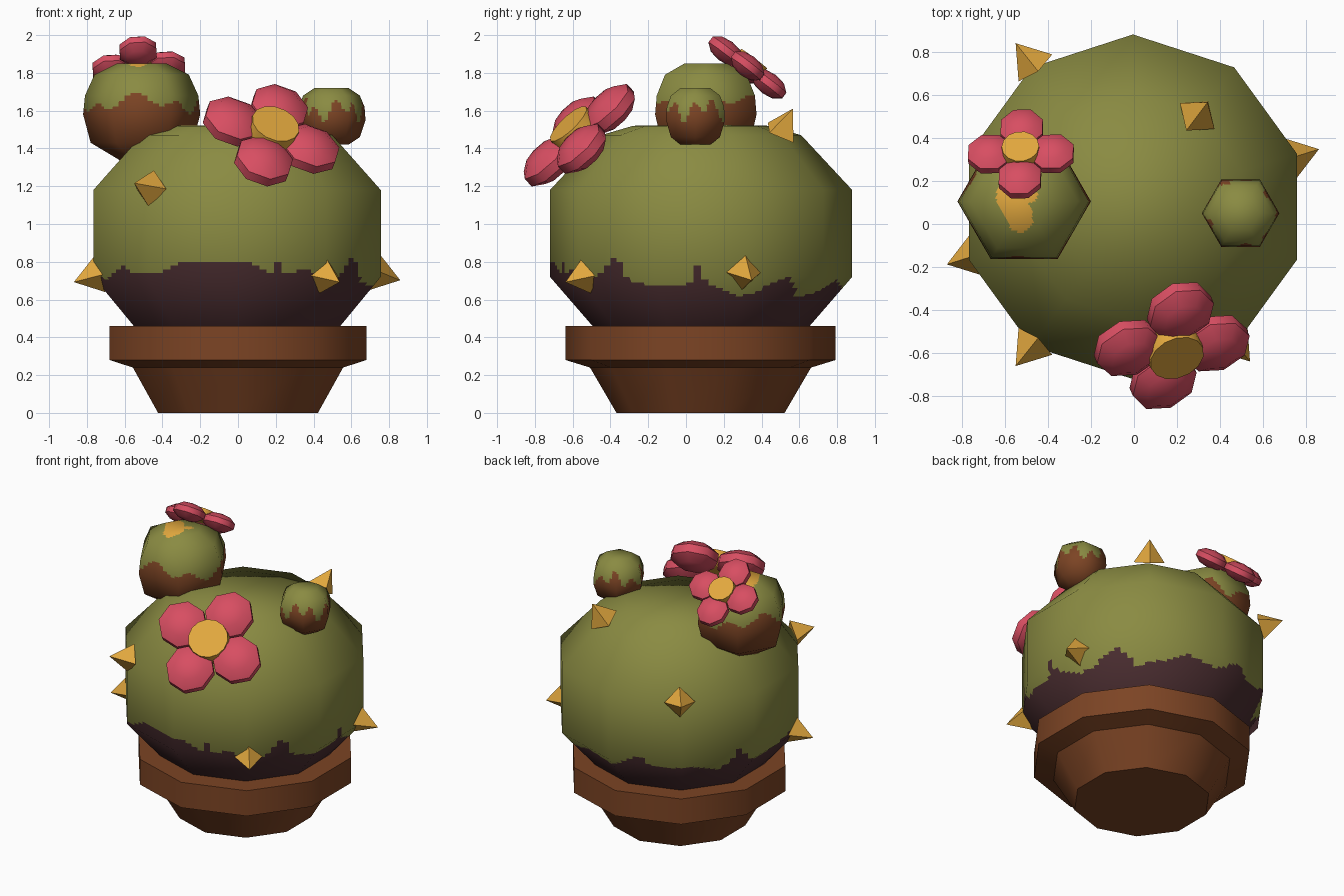
import bpy, bmesh, math
from mathutils import Vector, Matrix

if "Cube" in bpy.data.objects:
    bpy.data.objects.remove(bpy.data.objects["Cube"])


def material(name, srgb):
    lin = [((c / 255 + 0.055) / 1.055) ** 2.4 for c in srgb]
    m = bpy.data.materials.new(name)
    m.diffuse_color = (*lin, 1)
    m.use_nodes = True
    m.node_tree.nodes["Principled BSDF"].inputs["Base Color"].default_value = m.diffuse_color
    return m


OLIVE = material("olive green", (138, 139, 66))
SOIL = material("dark soil", (74, 45, 48))
BROWN = material("clay brown", (124, 68, 36))
PINK = material("petal pink", (216, 78, 98))
GOLD = material("golden yellow", (226, 168, 62))


def finish(name, bm, mats, angle=None):
    bmesh.ops.recalc_face_normals(bm, faces=bm.faces)
    me = bpy.data.meshes.new(name)
    bm.to_mesh(me)
    bm.free()
    for m in mats:
        me.materials.append(m)
    ob = bpy.data.objects.new(name, me)
    bpy.context.collection.objects.link(ob)
    if angle:
        bpy.ops.object.select_all(action='DESELECT')
        ob.select_set(True)
        bpy.context.view_layer.objects.active = ob
        bpy.ops.object.shade_smooth_by_angle(angle=math.radians(angle))
    return ob


def refine(profile, step):
    """Split the profile so painted borders can follow small faces."""
    out = [profile[0]]
    for a, b in zip(profile, profile[1:]):
        n = max(1, round(math.dist(a, b) / step))
        out += [(a[0] + (b[0] - a[0]) * i / n, a[1] + (b[1] - a[1]) * i / n)
                for i in range(1, n + 1)]
    return out


def lathe(name, cx, cy, profile, sides, phase, mats, cols=1, rule=None, angle=None, mid=None):
    """Polygonal turning; rule(x, y, z, angle) gives the material of a face."""
    corner = [Vector((math.cos(phase + math.tau * k / sides),
                      math.sin(phase + math.tau * k / sides))) for k in range(sides)]
    outline = [corner[k].lerp(corner[(k + 1) % sides], j / cols)
               for k in range(sides) for j in range(cols)]
    bm = bmesh.new()
    rings = [[bm.verts.new((cx + p.x * r, cy + p.y * r, z)) for p in outline]
             for r, z in profile]
    n = len(outline)
    for a, b in zip(rings, rings[1:]):
        for i in range(n):
            bm.faces.new((a[i], a[(i + 1) % n], b[(i + 1) % n], b[i]))
    bm.faces.new(rings[0])
    bm.faces.new(rings[-1])
    if rule:
        for f in bm.faces:
            c = f.calc_center_median()
            x, y = c.x - cx, c.y - cy
            f.material_index = rule(x, y, c.z, math.degrees(math.atan2(y, x)))
    ob = finish(name, bm, mats, angle)
    if mid:  # rounded shading over the flat-sided form
        me = ob.data
        me.polygons.foreach_set("use_smooth", [True] * len(me.polygons))
        c = Vector((cx, cy, mid))
        me.normals_split_custom_set_from_vertices([(v.co - c).normalized() for v in me.vertices])
    return ob


# Pot with overhanging rim
UP = math.pi / 2
lathe("pot", 0, 0.077, [(0.445, 0), (0.585, 0.24), (0.715, 0.28), (0.715, 0.46), (0.4, 0.46)],
      10, UP, [BROWN], angle=40)

# Ragged upper border of the soil colour: angle around the body, height
BORDER = [(-180, .72), (-165, .77), (-154, .70), (-143, .79), (-136, .74), (-121, .75),
          (-112, .80), (-97, .81), (-83, .79), (-77, .73), (-73.5, .80), (-70, .73),
          (-61, .77), (-57, .73), (-45, .72), (-40, .78), (-36, .83), (-30, .69),
          (-13, .67), (-4, .69), (-1, .81), (2, .69), (9, .66), (16, .62), (24, .63),
          (33, .71), (39, .72), (47, .61), (59, .64), (74, .70), (90, .66), (105, .78),
          (112, .70), (130, .72), (146, .64), (155, .80), (162, .70), (180, .72)]


def soil_rule(x, y, z, a):
    for (a0, z0), (a1, z1) in zip(BORDER, BORDER[1:]):
        if a0 <= a <= a1:
            return int(z < z0 + (z1 - z0) * (a - a0) / (a1 - a0))
    return 0


# Round ten-sided body
lathe("cactus_body", -0.005, 0.08,
      refine([(0.54, 0.42), (0.8, 0.72), (0.8, 1.18), (0.53, 1.47), (0.36, 1.52), (0.01, 1.525)], 0.02),
      10, UP, [OLIVE, SOIL], cols=12, rule=soil_rule, mid=0.95)


# Two budding offshoots, brown below and green on top
def large_rule(x, y, z, a):
    if z > 1.8 and math.hypot(x + 0.04, y + 0.03) < 0.09 + 0.03 * math.sin(math.radians(3 * a)):
        return 2
    t = math.radians(a)
    return int(z < 1.64 + 0.03 * math.sin(3 * t) + 0.03 * math.sin(7 * t + 1))


def small_rule(x, y, z, a):
    t = math.radians(a)
    return int(z < 1.605 + 0.03 * math.sin(4 * t) + 0.04 * math.sin(9 * t + 2))


lathe("large_offshoot", -0.51, 0.105,
      refine([(0.12, 1.34), (0.27, 1.43), (0.31, 1.58), (0.3, 1.68), (0.25, 1.79), (0.13, 1.85), (0.01, 1.85)], 0.015),
      6, 0, [OLIVE, BROWN, GOLD], cols=10, rule=large_rule, mid=1.6)
lathe("small_offshoot", 0.495, 0.05,
      refine([(0.09, 1.42), (0.15, 1.46), (0.18, 1.55), (0.175, 1.62), (0.15, 1.68), (0.09, 1.72), (0.01, 1.72)], 0.012),
      6, 0, [OLIVE, BROWN], cols=10, rule=small_rule, mid=1.57)


# Four-petalled flowers with a golden centre
def flower(name, centre, u, v, size):
    u = Vector(u).normalized()
    n = Vector(v).cross(u).normalized()
    v = u.cross(n)
    bm = bmesh.new()
    for d in (u, v, -u, -v):
        s = n.cross(d)
        frame = Matrix((d, s, n)).transposed().to_4x4()
        mat = (Matrix.Translation(Vector(centre) + d * 0.215 * size) @ frame
               @ Matrix.Diagonal((0.17 * size, 0.165 * size, 0.09 * size, 1))
               @ Matrix.Rotation(math.pi / 8, 4, 'Z'))
        bmesh.ops.create_uvsphere(bm, u_segments=8, v_segments=5, radius=1, matrix=mat)
    before = set(bm.faces)
    frame = Matrix((u, v, n)).transposed().to_4x4()
    bmesh.ops.create_cone(bm, cap_ends=True, segments=14, radius1=0.14 * size, radius2=0.13 * size,
                          depth=0.12 * size,
                          matrix=Matrix.Translation(Vector(centre) + n * 0.028 * size) @ frame)
    for f in bm.faces:
        f.material_index = int(f not in before)
    finish(name, bm, [PINK, GOLD], 50)


flower("front_flower", (0.175, -0.565, 1.47), (0.05, 0.2, 0.17), (0.22, 0, -0.09), 1.0)
flower("top_flower", (-0.525, 0.325, 1.828), (-0.03, -0.79, 0.6), (-0.98, -0.08, 0.0), 0.67)

# Thorns: square pyramids pointing out of the body
THORNS = [((-0.47, -0.56, 1.19), (-0.6, -0.75, 0.2)), ((-0.47, 0.74, 1.19), (-0.6, 0.75, 0.2)),
          ((-0.75, -0.15, 0.73), (-0.95, -0.3, -0.3)), ((0.74, 0.31, 0.74), (0.95, 0.3, -0.3)),
          ((0.46, -0.54, 0.725), (0.6, -0.75, -0.25)), ((0.3, 0.51, 1.5), (0.3, 0.4, 0.8))]
for i, (pos, direction) in enumerate(THORNS, 1):
    bm = bmesh.new()
    bmesh.ops.create_cone(bm, cap_ends=True, segments=4, radius1=0.1, radius2=0, depth=0.15,
                          matrix=Matrix.Translation((0, 0, 0.055)))
    rot = Vector(direction).to_track_quat('Z', 'Y').to_matrix().to_4x4()
    bm.transform(Matrix.Translation(pos) @ rot)
    finish(f"thorn_{i}", bm, [GOLD])
